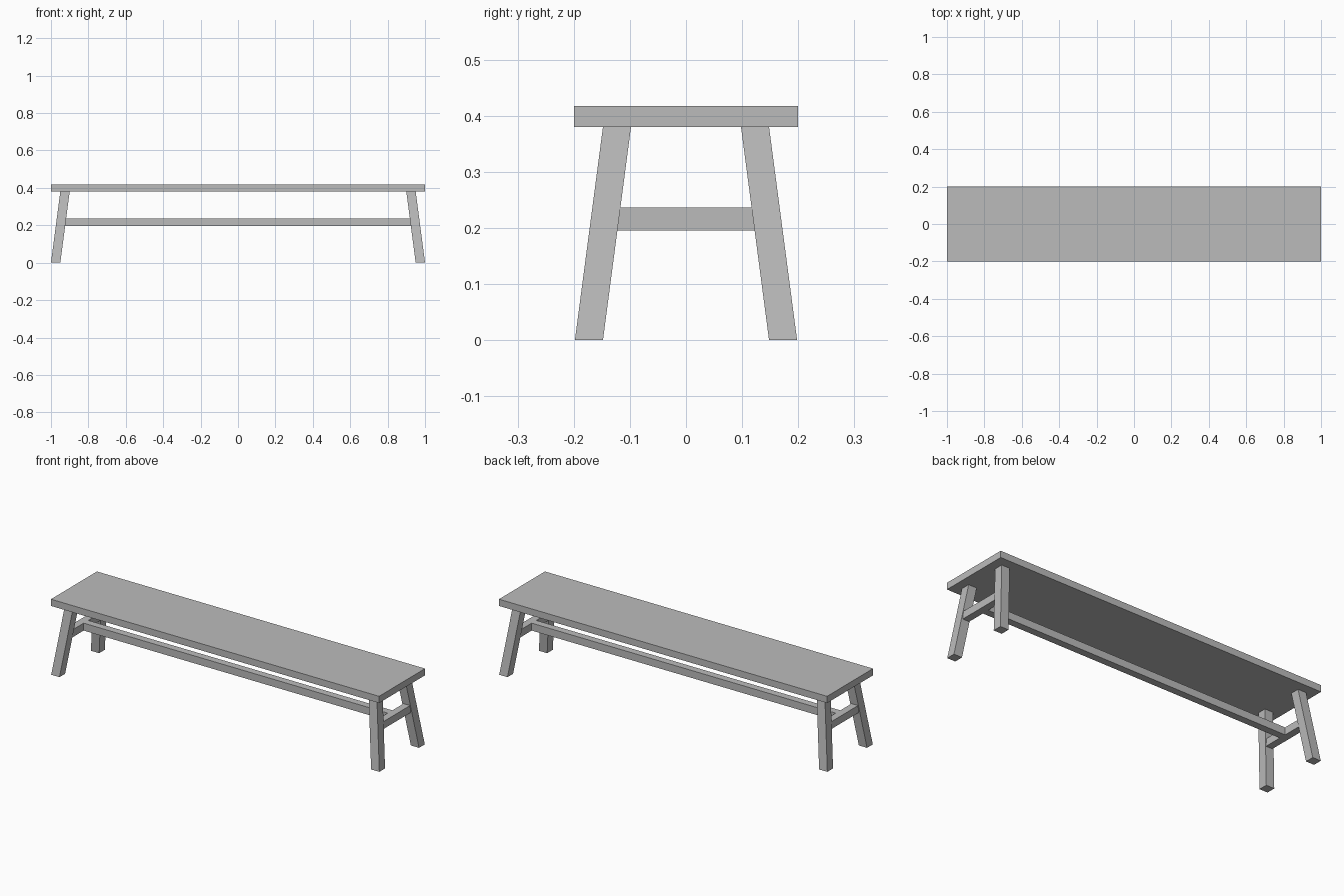
import bpy
import bmesh
from mathutils import Matrix, Vector

cube = bpy.data.objects.get("Cube")
if cube:
    bpy.data.objects.remove(cube, do_unlink=True)

grey = bpy.data.materials.new("plain grey")
grey.use_nodes = True
colour = (0.5, 0.5, 0.5, 1)
grey.diffuse_color = colour
grey.node_tree.nodes["Principled BSDF"].inputs["Base Color"].default_value = colour

SEAT_BOTTOM, SEAT_TOP = 0.38, 0.417
RAIL_BOTTOM, RAIL_TOP = 0.195, 0.236
SPLAY = 0.05 / SEAT_BOTTOM          # inward lean of the legs per unit of height
FOOT_X, FOOT_Y = 0.975, 0.173       # centre of a foot
LEG = 0.05                          # leg thickness


def add_box(name, low, high, lean=None):
    """Box between two corners; lean(co) gives a sideways shift for each vertex."""
    low, high = Vector(low), Vector(high)
    bm = bmesh.new()
    bmesh.ops.create_cube(bm, size=1, matrix=Matrix.Translation((low + high) / 2)
                          @ Matrix.Diagonal((*(high - low), 1)))
    if lean:
        for v in bm.verts:
            v.co += lean(v.co)
    mesh = bpy.data.meshes.new(name)
    bm.to_mesh(mesh)
    bm.free()
    mesh.materials.append(grey)
    obj = bpy.data.objects.new(name, mesh)
    bpy.context.collection.objects.link(obj)


# Seat plank
add_box("seat", (-1, -0.2, SEAT_BOTTOM), (1, 0.2, SEAT_TOP))

rail_x = FOOT_X - SPLAY * (RAIL_BOTTOM + RAIL_TOP) / 2
half_rail = 0.02
for sx, side in ((1, "left"), (-1, "right")):
    # Splayed legs, leaning inward both ways
    for sy, end in ((-1, "front"), (1, "back")):
        x, y, h = sx * FOOT_X, sy * FOOT_Y, LEG / 2
        add_box(f"{end}_{side}_leg", (x - h, y - h, 0), (x + h, y + h, SEAT_BOTTOM),
                lambda co: Vector((-sx, -sy, 0)) * SPLAY * co.z)

    # Cross rail, its ends cut to the slope of the legs
    reach = FOOT_Y - LEG / 2
    add_box(f"{side}_cross_rail",
            (sx * rail_x - half_rail, -reach, RAIL_BOTTOM),
            (sx * rail_x + half_rail, reach, RAIL_TOP),
            lambda co: Vector((0, -SPLAY * co.z if co.y > 0 else SPLAY * co.z, 0)))

# Long stretcher between the cross rails
inner = rail_x - half_rail
add_box("long_stretcher", (-inner, -half_rail, RAIL_BOTTOM), (inner, half_rail, RAIL_TOP))
